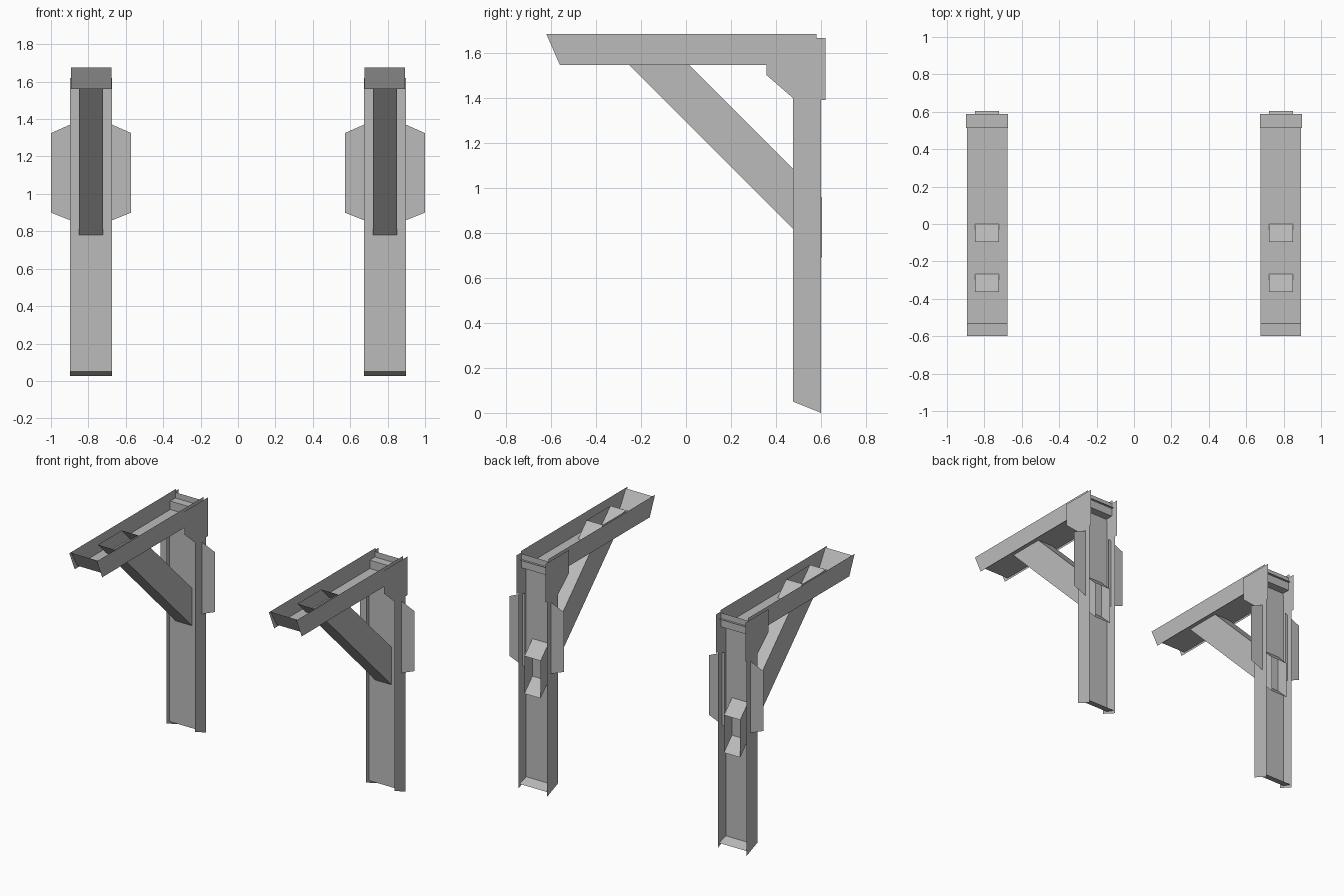
import bpy
import bmesh

cube = bpy.data.objects.get("Cube")
if cube:
    bpy.data.objects.remove(cube, do_unlink=True)

# One plain grey for all steel
steel = bpy.data.materials.new("grey_steel")
steel.use_nodes = True
GREY = (0.5, 0.5, 0.5, 1)
steel.diffuse_color = GREY
steel.node_tree.nodes["Principled BSDF"].inputs["Base Color"].default_value = GREY

CENTRE = 0.7855   # distance of each bracket from the middle
POST_HALF, BEAM_HALF, BRACE_HALF = 0.1125, 0.108, 0.0635


def make(name, faces):
    """Mesh from sheet faces, placed on the left and mirrored to the right."""
    for side, sign in (("left", 1), ("right", -1)):
        bm = bmesh.new()
        for face in faces:
            bm.faces.new([bm.verts.new((sign * (CENTRE + x), y, z)) for x, y, z in face])
        bmesh.ops.remove_doubles(bm, verts=bm.verts, dist=0.0005)
        bmesh.ops.recalc_face_normals(bm, faces=bm.faces)
        mesh = bpy.data.meshes.new(f"{side}_{name}")
        bm.to_mesh(mesh)
        bm.free()
        mesh.materials.append(steel)
        obj = bpy.data.objects.new(f"{side}_{name}", mesh)
        bpy.context.collection.objects.link(obj)


def side_plates(profile, half):
    """The same y-z outline on both sides of the bracket."""
    return [[(x, y, z) for y, z in profile] for x in (-half, half)]


def strip(path, half):
    """Sheet that follows a y-z path across the bracket's width."""
    return [[(-half, *a), (half, *a), (half, *b), (-half, *b)]
            for a, b in zip(path, path[1:])]


# Upright channel: side flanges, then the recessed web with its end caps
make("post_flanges", side_plates(
    [(0.476, 0.05), (0.6, 0), (0.6, 1.64), (0.476, 1.64)], POST_HALF))
make("post_web", strip(
    [(0.588, 0.027), (0.514, 0.05), (0.514, 1.62), (0.588, 1.62)], POST_HALF))

# Top channel with a slanted front end
make("beam_flanges", side_plates(
    [(-0.62, 1.682), (0.58, 1.682), (0.58, 1.545), (-0.56, 1.545)], BEAM_HALF))
make("beam_web", strip(
    [(-0.6, 1.677), (-0.532, 1.56), (0.572, 1.56), (0.572, 1.66)], BEAM_HALF))

# Diagonal open tube passing through both webs
LOW, HIGH, TOP, BACK = 1.293, 1.56, 1.656, 0.604
lower = [(LOW - TOP, TOP), (BACK, LOW - BACK)]
upper = [(HIGH - TOP, TOP), (BACK, HIGH - BACK)]
make("brace", side_plates(lower + upper[::-1], BRACE_HALF)
     + strip(lower, BRACE_HALF) + strip(upper, BRACE_HALF))

# Corner plates over the joint
make("corner_plates", side_plates(
    [(0.358, 1.665), (0.619, 1.665), (0.619, 1.39), (0.485, 1.39), (0.358, 1.5)],
    POST_HALF + 0.002))

# Side wings, reaching slightly inside the flanges
wing = [(0.09, 1.38), (0.2145, 1.325), (0.2145, 0.9), (0.09, 0.85)]
make("side_wings", [[(s * x, 0.558, z) for x, z in wing] for s in (-1, 1)])
